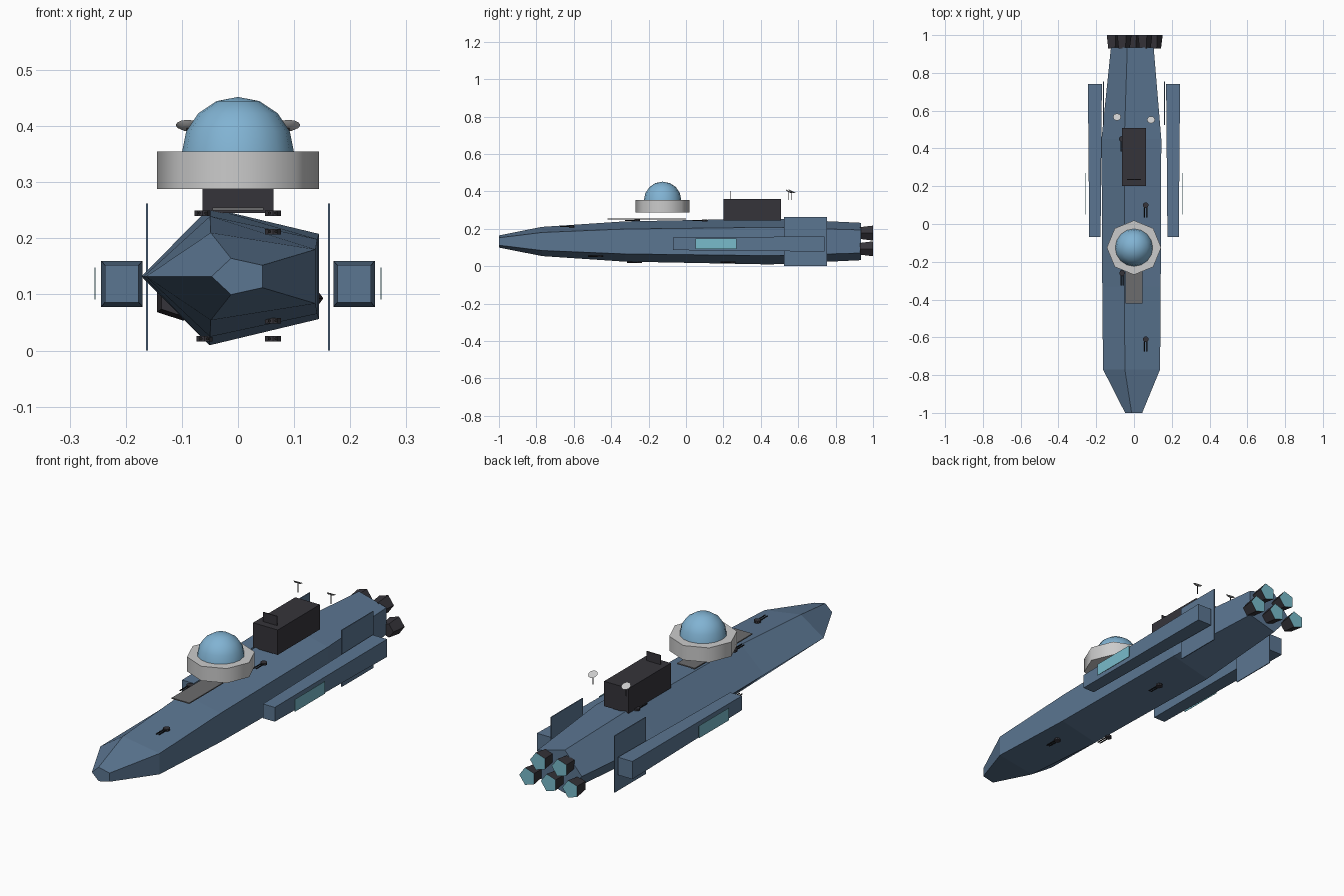
import bpy, bmesh, math
from mathutils import Matrix

cube = bpy.data.objects.get("Cube")
if cube:
    bpy.data.objects.remove(cube, do_unlink=True)


def material(name, rgb):
    m = bpy.data.materials.new(name)
    m.use_nodes = True
    m.diffuse_color = (*rgb, 1)
    m.node_tree.nodes["Principled BSDF"].inputs["Base Color"].default_value = (*rgb, 1)
    return m


BLUE = material("hull blue", (0.105, 0.18, 0.285))
DOME = material("dome blue", (0.22, 0.45, 0.65))
CYAN = material("glow cyan", (0.19, 0.5, 0.6))
LIGHT = material("light grey", (0.6, 0.6, 0.6))
GREY = material("deck grey", (0.15, 0.15, 0.155))
DARK = material("dark grey", (0.036, 0.034, 0.042))
BLACK = material("gun black", (0.012, 0.012, 0.013))


def make(name, bm, *mats):
    mesh = bpy.data.meshes.new(name)
    bmesh.ops.recalc_face_normals(bm, faces=bm.faces)
    bm.to_mesh(mesh)
    bm.free()
    for m in mats:
        mesh.materials.append(m)
    ob = bpy.data.objects.new(name, mesh)
    bpy.context.collection.objects.link(ob)
    return ob


def box(name, x, y, z, mat):
    bm = bmesh.new()
    bmesh.ops.create_cube(bm, size=1)
    for v in bm.verts:
        for i, (lo, hi) in enumerate((x, y, z)):
            v.co[i] = hi if v.co[i] > 0 else lo
    return make(name, bm, mat)


def loft(name, rings, *mats):
    """Join equal-length rings of points and cap both ends."""
    bm = bmesh.new()
    loops = [[bm.verts.new(p) for p in ring] for ring in rings]
    n = len(loops[0])
    for a, b in zip(loops, loops[1:]):
        for i in range(n):
            j = (i + 1) % n
            bm.faces.new((a[i], a[j], b[j], b[i]))
    bm.faces.new(loops[0])
    bm.faces.new(loops[-1])
    return make(name, bm, *mats)


def pentagon(x, y, z, rx, rz, start=0):
    angles = [start + i * math.tau / 5 for i in range(5)]
    return [(x + rx * math.cos(a), y, z + rz * math.sin(a)) for a in angles]


def smooth(ob, degrees):
    bpy.ops.object.select_all(action="DESELECT")
    bpy.context.view_layer.objects.active = ob
    ob.select_set(True)
    bpy.ops.object.shade_smooth_by_angle(angle=math.radians(degrees))


def cylinder(name, r, depth, sides, matrix, mat, r_top=None):
    bm = bmesh.new()
    bmesh.ops.create_cone(bm, cap_ends=True, segments=sides, radius1=r,
                          radius2=r if r_top is None else r_top,
                          depth=depth, matrix=matrix)
    return make(name, bm, mat)


# Five-sided hull: (y, horizontal radius, vertical radius)
sections = [(-1, 0.05, 0.034), (-0.77, 0.167, 0.082), (-0.33, 0.171, 0.113),
            (0.45, 0.175, 0.129), (0.935, 0.125, 0.105)]
loft("hull", [pentagon(0.003, y, 0.132, rx, rz, math.pi) for y, rx, rz in sections], BLUE)

# Engine nozzles: three below, two above, with glowing ends
for i, (x, z) in enumerate([(-0.11, 0.093), (0, 0.093), (0.11, 0.093),
                            (-0.055, 0.177), (0.055, 0.177)]):
    nozzle = loft(f"nozzle_{i + 1}", [pentagon(x, 0.93, z, 0.033, 0.033),
                                      pentagon(x, 1.0, z, 0.042, 0.042)], DARK, CYAN)
    for f in nozzle.data.polygons:
        if f.normal.y > 0.9:
            f.material_index = 1

# Side pods, window plates and rear fins
for side, s in (("left", 1), ("right", -1)):
    rings = []
    for y, hx, hz in ((-0.07, 0.03, 0.033), (0.74, 0.037, 0.041)):
        rings.append([(s * 0.207 + a * hx, y, 0.119 + b * hz)
                      for a, b in ((-1, -1), (1, -1), (1, 1), (-1, 1))])
    loft(f"{side}_pod", rings, BLUE)
    box(f"{side}_window", sorted((s * 0.254, s * 0.256)), (0.05, 0.27), (0.091, 0.148), CYAN)
    box(f"{side}_fin", sorted((s * 0.16, s * 0.164)), (0.525, 0.755), (0.0, 0.262), BLUE)

# Bridge: octagonal ring, dome and deck strip
ring = cylinder("bridge_ring", 0.144, 0.067, 8,
                Matrix.Translation((0, -0.125, 0.3215)), LIGHT)
smooth(ring, 50)
bm = bmesh.new()
bmesh.ops.create_uvsphere(bm, u_segments=16, v_segments=8, radius=0.1)
bmesh.ops.delete(bm, geom=[v for v in bm.verts if v.co.z < -0.01], context="VERTS")
bmesh.ops.translate(bm, verts=bm.verts, vec=(0, -0.125, 0.352))
smooth(make("bridge_dome", bm, DOME), 60)
box("deck_strip", (-0.045, 0.045), (-0.42, 0.0), (0.25, 0.255), GREY)

# Aft deck house with its upright panel
box("deck_house", (-0.063, 0.063), (0.2, 0.508), (0.245, 0.36), DARK)
box("deck_panel", (-0.036, 0.036), (0.234, 0.238), (0.36, 0.403), DARK)

# Tilted sensor dishes on short stems
for side, x, y in (("right", -0.09, 0.565), ("left", 0.09, 0.55)):
    place = Matrix.Translation((x, y, 0.399)) @ Matrix.Rotation(math.radians(-27), 4, "X")
    smooth(cylinder(f"{side}_dish", 0.012, 0.006, 12, place, LIGHT, 0.021), 40)
    cylinder(f"{side}_dish_stem", 0.002, 0.044, 6,
             Matrix.Translation((x, y, 0.376)), DARK)

# Twin-barrel turrets above and below the hull
turrets = [(0.062, -0.61, 0.212), (0.062, 0.1, 0.245), (-0.063, -0.26, 0.245),
           (-0.063, 0.45, 0.245), (0.062, -0.46, 0.053), (0.062, 0.25, 0.021),
           (-0.06, -0.25, 0.021)]
for i, (x, y, z) in enumerate(turrets):
    cylinder(f"turret_{i + 1}", 0.015, 0.01, 10, Matrix.Translation((x, y, z)), DARK)
    for side, dx in (("left", 0.006), ("right", -0.006)):
        turn = Matrix.Rotation(math.pi / 2, 4, "X")
        cylinder(f"turret_{i + 1}_{side}_barrel", 0.003, 0.06, 6,
                 Matrix.Translation((x + dx, y - 0.035, z)) @ turn, BLACK)
